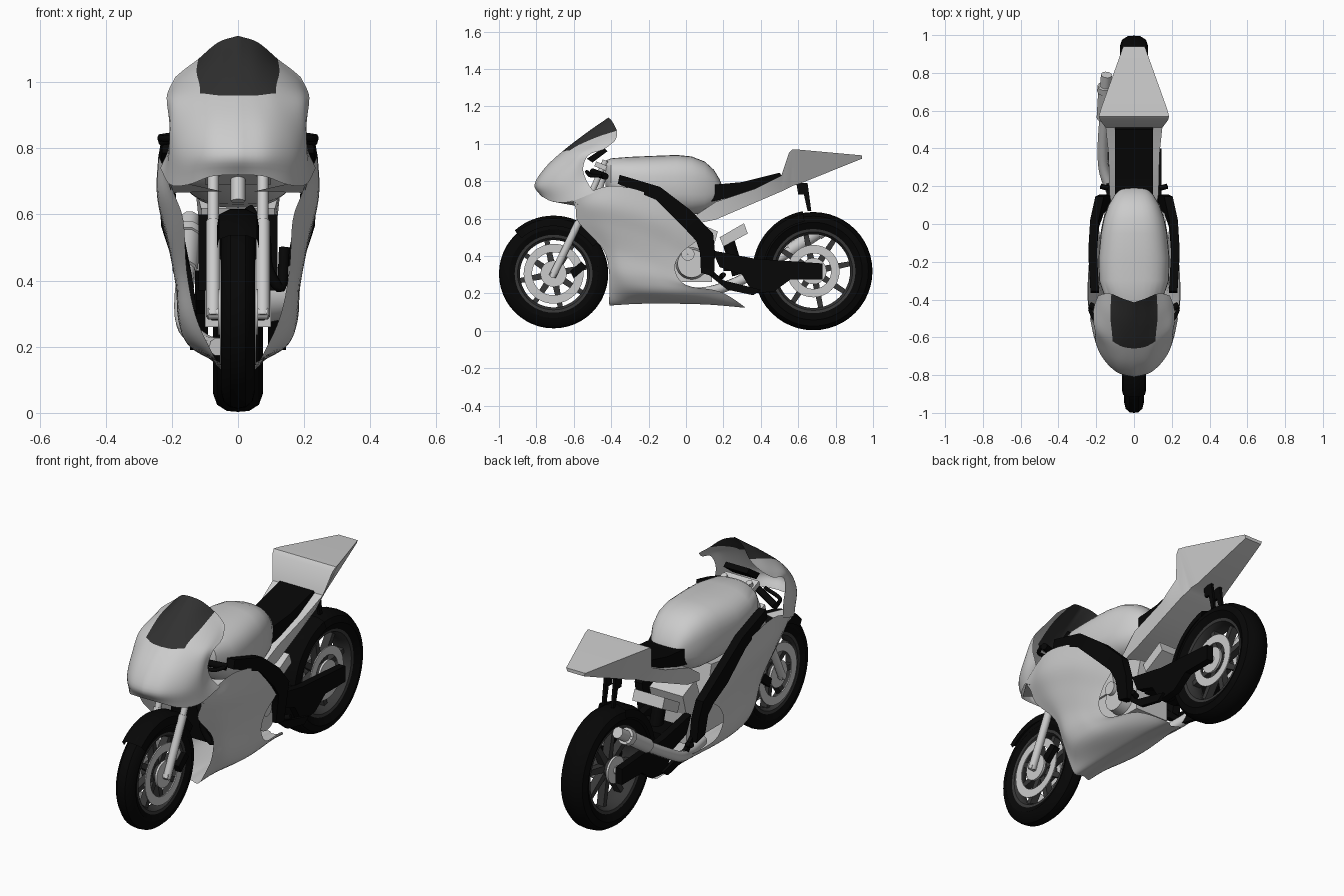
import bpy, bmesh
from math import sin, cos, pi, radians
from mathutils import Vector as V

if "Cube" in bpy.data.objects:
    bpy.data.objects.remove(bpy.data.objects["Cube"])


def colour(name, v):
    m = bpy.data.materials.new(name)
    m.diffuse_color = (v, v, v, 1)
    m.use_nodes = True
    m.node_tree.nodes["Principled BSDF"].inputs["Base Color"].default_value = m.diffuse_color
    return m


BLACK, SMOKE, METAL = colour("black", .002), colour("smoke", .03), colour("dark_metal", .04)


def make(name, verts, faces, mat=None, mirror=False):
    me = bpy.data.meshes.new(name)
    me.from_pydata([tuple(v) for v in verts], [], faces)
    bm = bmesh.new()
    bm.from_mesh(me)
    bmesh.ops.recalc_face_normals(bm, faces=bm.faces)
    bm.to_mesh(me)
    bm.free()
    ob = bpy.data.objects.new(name, me)
    bpy.context.collection.objects.link(ob)
    if mat:
        me.materials.append(mat)
    if mirror:
        ob.modifiers.new("mirror", 'MIRROR')
    return ob


def loft(name, rings, mat=None, mirror=False, closed=True, loop=False, caps=True):
    n, m = len(rings[0]), len(rings)
    f = [(i * n + j, i * n + (j + 1) % n, (i + 1) % m * n + (j + 1) % n, (i + 1) % m * n + j)
         for i in range(m if loop else m - 1) for j in range(n if closed else n - 1)]
    if closed and caps and not loop:
        f += [tuple(range(n)), tuple(range((m - 1) * n, m * n))]
    return make(name, [v for r in rings for v in r], f, mat, mirror)


def dense(pts, k=5):
    p = [V(a) for a in pts]
    p = [2 * p[0] - p[1]] + p + [2 * p[-1] - p[-2]]
    out = []
    for a, b, c, d in zip(p, p[1:], p[2:], p[3:]):
        for t in (i / k for i in range(k)):
            out.append(.5 * (2 * b + (c - a) * t + (2 * a - 5 * b + 4 * c - d) * t * t + (3 * b - a - 3 * c + d) * t ** 3))
    return out + [p[-2]]


def sheet(name, rows, mat=None, k=5):
    rows = [dense(r, k) for r in rows]
    cols = [dense(c, k) for c in zip(*rows)]
    return loft(name, cols, mat, True, closed=False)


def prism(name, prof, x0, x1, mat=None, mirror=False):
    return loft(name, [[(x, y, z) for y, z in prof] for x in (x0, x1)], mat, mirror)


def box(name, x0, x1, y0, y1, z0, z1, mat=None):
    return prism(name, [(y0, z0), (y1, z0), (y1, z1), (y0, z1)], x0, x1, mat)


def lathe(name, prof, y, z, mat=None, mirror=False, n=48):
    rings = [[(x, y + r * cos(i * 2 * pi / n), z + r * sin(i * 2 * pi / n)) for x, r in prof] for i in range(n)]
    return loft(name, rings, mat, mirror, loop=True)


def tube(name, pts, r, mat=None, smooth=True, mirror=False):
    cu = bpy.data.curves.new(name, 'CURVE')
    cu.dimensions, cu.bevel_depth, cu.bevel_resolution, cu.use_fill_caps = '3D', r, 3, True
    if mat:
        cu.materials.append(mat)
    for s in ((1, -1) if mirror else (1,)):
        q = dense(pts) if smooth else [V(p) for p in pts]
        sp = cu.splines.new('POLY')
        sp.points.add(len(q) - 1)
        for a, p in zip(sp.points, q):
            a.co = (p.x * s, p.y, p.z, 1)
    bpy.context.collection.objects.link(bpy.data.objects.new(name, cu))


def wheel(side, y, z, R, w, rim, disc):
    half = [(w * .72, rim), (w * .97, rim + .035), (w, R - .055), (w * .85, R - .022), (w * .45, R - .003), (0, R)]
    lathe(side + "_tyre", half + [(-x, r) for x, r in half[-2::-1]], y, z, BLACK)
    lathe(side + "_rim", [(w * .75, rim + .006), (w * .7, rim - .012), (w * .3, rim - .025), (-w * .3, rim - .025),
                          (-w * .7, rim - .012), (-w * .75, rim + .006)], y, z, METAL)
    lathe(side + "_hub", [(.05, .001), (.05, .045), (-.05, .045), (-.05, .001)], y, z, METAL)
    for i in range(8):
        a = i * pi / 4 + .2
        d, t = V((0, cos(a), sin(a))), V((0, -sin(a), cos(a)))
        rings = [[V((0, y, z)) + d * r + t * sy * h + V((sx * .02, 0, 0)) for sx, sy in
                  ((1, 1), (1, -1), (-1, -1), (-1, 1))] for r, h in ((.03, .018), (rim - .015, .013))]
        loft(f"{side}_spoke_{i}", rings, METAL)
    lathe(side + "_brake_disc", [(.048, disc), (.048, disc - .045), (.054, disc - .045), (.054, disc)], y, z,
          None, side == "front")
    lathe(side + "_disc_carrier", [(.048, .07), (.048, .001), (.06, .001), (.06, .07)], y, z, None, True)


def arc_guard(name, y, z, R, w, a0, a1):
    rings = []
    for i in range(17):
        a = radians(a0 + (a1 - a0) * i / 16)
        rings.append([(x, y + r * cos(a), z + r * sin(a)) for x, r in
                      ((w, R - .05), (w * .9, R - .01), (w * .4, R + .006), (-w * .4, R + .006), (-w * .9, R - .01), (-w, R - .05))])
    loft(name, rings, BLACK, closed=False)


# wheels and mudguards
wheel("front", -.708, .305, .292, .052, .205, .16)
wheel("rear", .681, .319, .316, .075, .222, .14)
arc_guard("front_mudguard", -.708, .305, .305, .064, 132, 35)
arc_guard("rear_hugger", .681, .319, .319, .085, 170, 100)

# upper cowl with smoked windscreen
cowl = sheet("upper_cowl", [
    [(0, -.775, .72), (.08, -.765, .715), (.15, -.71, .69), (.205, -.62, .69), (.235, -.49, .74)],
    [(0, -.81, .78), (.09, -.785, .78), (.165, -.71, .78), (.205, -.62, .79), (.21, -.53, .80)],
    [(0, -.755, .87), (.08, -.74, .87), (.145, -.69, .87), (.2, -.61, .87), (.207, -.55, .87)],
    [(0, -.66, .96), (.06, -.65, .96), (.115, -.62, .965), (.19, -.57, .95), (.215, -.52, .94)],
    [(0, -.53, 1.06), (.06, -.525, 1.05), (.125, -.49, 1.03), (.18, -.46, 1.0), (.212, -.44, .97)],
    [(0, -.415, 1.14), (.06, -.395, 1.12), (.12, -.37, 1.07), (.16, -.37, 1.04), (.19, -.38, 1.015)]])
cowl.data.materials.append(None)
cowl.data.materials.append(SMOKE)
for i, p in enumerate(cowl.data.polygons):
    col, row = divmod(i, 25)
    p.material_index = 1 if col < 10 and row >= 15 else 0

# intake lips below the nose
make("intake_lip", [(.05, -.6, .67), (.14, -.71, .69), (.21, -.6, .69), (.2, -.56, .665)], [(0, 1, 2, 3)], None, True)

# side fairing wrapping under the engine
sheet("side_fairing", [
    [(.208, -.61, .7), (.24, -.4, .775), (.235, -.17, .72), (.215, 0, .61), (.19, .1, .51)],
    [(.19, -.59, .655), (.242, -.43, .67), (.236, -.2, .61), (.212, -.06, .53), (.19, .03, .46)],
    [(.165, -.575, .58), (.212, -.42, .56), (.212, -.24, .51), (.197, -.11, .45), (.185, -.03, .41)],
    [(.155, -.44, .43), (.182, -.36, .42), (.188, -.24, .39), (.185, -.14, .36), (.18, -.06, .33)],
    [(.13, -.41, .3), (.17, -.33, .29), (.18, -.2, .28), (.175, -.1, .265), (.168, 0, .245)],
    [(.09, -.41, .205), (.13, -.3, .205), (.145, -.15, .2), (.14, 0, .2), (.125, .18, .21)],
    [(.05, -.41, .14), (.05, -.25, .15), (.05, -.05, .15), (.05, .12, .145), (.05, .31, .13)],
    [(0, -.4, .14), (0, -.25, .145), (0, -.05, .145), (0, .12, .14), (0, .29, .128)]])

# tank
rings = []
for y, w, zt, zb in [(-.43, .1, .91, .76), (-.4, .15, .922, .72), (-.3, .185, .93, .66), (-.18, .188, .935, .63), (-.05, .175, .94, .62),
                     (.03, .16, .932, .62), (.1, .135, .905, .63), (.15, .105, .86, .66), (.18, .08, .81, .69), (.195, .055, .77, .71)]:
    ring = []
    for i in range(32):
        c, s = cos(i * pi / 16), sin(i * pi / 16)
        ring.append((w * abs(c) ** .75 * (1 if c > 0 else -1), y, (zt + zb) / 2 + (zt - zb) / 2 * abs(s) ** .75 * (1 if s > 0 else -1)))
    rings.append(ring)
loft("fuel_tank", rings)

# tail unit and seat
loft("tail_unit", [[(wb, y, zb), (wt, y, zt), (-wt, y, zt), (-wb, y, zb)] for y, zb, zt, wb, wt in
                   [(.04, .57, .61, .11, .11), (.16, .595, .69, .12, .13), (.37, .685, .76, .115, .135), (.51, .745, .83, .11, .15),
                    (.55, .765, .95, .1, .18), (.57, .775, .97, .1, .186), (.61, .787, .968, .09, .175), (.94, .92, .938, .05, .057)]])
prism("seat", [(.13, .69), (.14, .78), (.3, .795), (.5, .845), (.52, .82), (.37, .74)], -.1, .1, BLACK)
prism("tail_bracket", [(.59, .79), (.65, .79), (.67, .64), (.65, .64), (.63, .73), (.6, .73)], .02, .035, BLACK, True)

# black frame spars
loft("frame_spar", [[(x - .045, y - a, z - h), (x, y - a, z - h), (x, y + a, z + h), (x - .045, y + a, z + h)] for x, y, z, a, h in
                    [(.23, -.36, .81, .005, .024), (.242, -.15, .735, .012, .034), (.232, 0, .605, .022, .042),
                     (.205, .1, .5, .045, .02), (.185, .115, .42, .04, .0), (.17, .115, .3, .035, -.01)]], BLACK, True)

# fork, clamps, bars and dash
tube("fork_lower", [(.075, -.715, .29), (.075, -.575, .58)], .021, None, False, True)
tube("fork_upper", [(.075, -.575, .58), (.075, -.43, .91)], .017, None, False, True)
tube("steering_stem", [(0, -.5, .64), (0, -.43, .88)], .022, None, False)
prism("triple_clamp", [(-.54, .73), (-.44, .69), (-.43, .72), (-.53, .76)], -.1, .1)
prism("top_clamp", [(-.49, .88), (-.39, .84), (-.38, .865), (-.48, .905)], -.1, .1)
tube("handlebar", [(.08, -.5, .85), (.235, -.43, .825)], .018, BLACK, False, True)
tube("brake_lever", [(.1, -.53, .85), (.2, -.51, .83), (.235, -.45, .83)], .01, BLACK, True, True)
prism("dash", [(-.53, .92), (-.44, .98), (-.42, .96), (-.5, .9)], -.07, .07, BLACK)
tube("front_axle", [(-.09, -.711, .3), (.09, -.711, .3)], .018, None, False)
prism("brake_caliper", [(-.62, .32), (-.56, .37), (-.53, .34), (-.6, .28)], .045, .08, BLACK, True)

# radiator, hoses and engine
box("radiator", -.12, .12, -.4, -.35, .37, .6, BLACK)
tube("radiator_hose", [(.03, -.41, .62), (.08, -.43, .54), (.09, -.42, .44), (.13, -.4, .38), (.14, -.38, .5)], .016, BLACK)
box("crankcase", -.1, .1, -.2, .14, .26, .46)
prism("cylinders", [(-.24, .44), (-.02, .44), (-.06, .62), (-.28, .59)], -.11, .11)
prism("rear_cylinder", [(0, .42), (.14, .42), (.17, .53), (.06, .58)], -.1, .1)
lathe("clutch_cover", [(.1, .001), (.1, .085), (.15, .075), (.15, .001)], .03, .36)
lathe("cover_cap", [(.14, .001), (.14, .035), (.17, .035), (.17, .001)], .01, .41)
prism("airbox_duct", [(.18, .5), (.31, .575), (.33, .52), (.2, .45)], -.09, .09)
tube("shock", [(0, .22, .5), (0, .28, .3)], .035, BLACK, False)

# swingarm, footrests and bridge
prism("swingarm", [(.14, .43), (.37, .385), (.52, .375), (.73, .36), (.73, .275), (.56, .275), (.47, .21),
                   (.36, .2), (.3, .3), (.18, .34)], .09, .13, BLACK, True)
box("swingarm_bridge", -.1, .1, .2, .34, .32, .39, BLACK)
prism("footrest_plate", [(.1, .36), (.2, .27), (.4, .22), (.36, .19), (.22, .22), (.12, .3)], .125, .145, BLACK, True)
tube("footrest", [(.14, .19, .29), (.175, .2, .3)], .014, BLACK, False, True)
tube("rear_axle", [(-.125, .681, .319), (.125, .681, .319)], .022, None, False)

# exhaust on the left side
tube("exhaust_pipe", [(-.06, -.05, .2), (-.1, .12, .21), (-.155, .27, .26), (-.165, .4, .33), (-.155, .58, .44)], .028)
tube("exhaust_can", [(-.16, .56, .43), (-.15, .73, .545)], .038, None, False)
tube("exhaust_band", [(-.151, .7, .525), (-.15, .73, .545)], .044, None, False)
tube("exhaust_tip", [(-.15, .73, .545), (-.145, .79, .585)], .03, None, False)

# keep hard edges crisp
bpy.ops.object.select_all(action='DESELECT')
for ob in bpy.context.scene.objects:
    if ob.type == 'MESH':
        ob.select_set(True)
        bpy.context.view_layer.objects.active = ob
bpy.ops.object.shade_smooth_by_angle(angle=radians(35))
